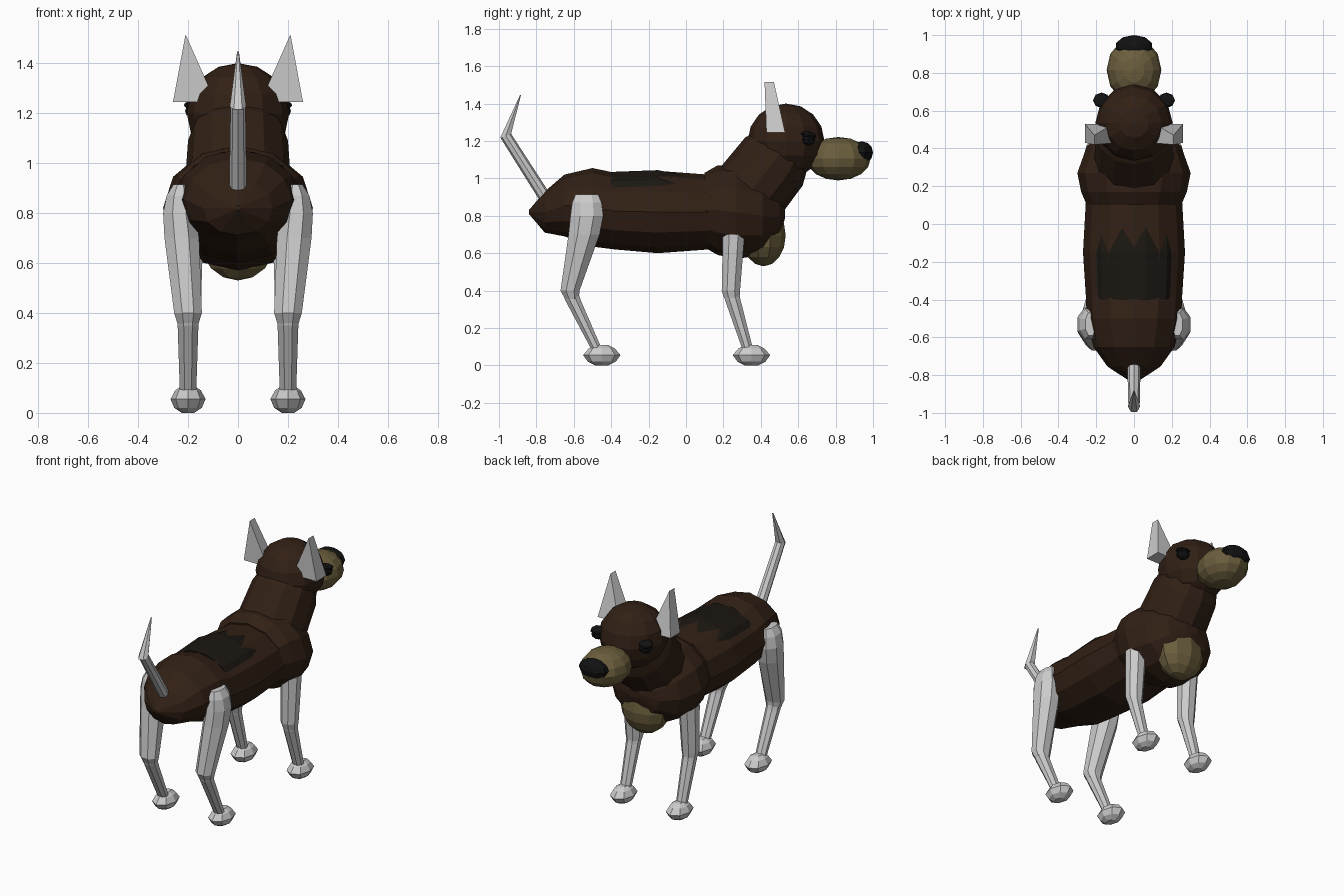
import bpy, bmesh
from math import sin, cos, pi, radians
from mathutils import Vector, Matrix


def material(name, rgb):
    m = bpy.data.materials.new(name)
    m.diffuse_color = (*rgb, 1)
    return m


BROWN = material("brown_fur", (0.031, 0.0145, 0.0075))
DARK = material("dark_fur", (0.011, 0.0085, 0.006))
TAN = material("tan_fur", (0.147, 0.112, 0.047))
BLACK = material("black", (0.006, 0.006, 0.006))


def finish(name, bm, mat=None, mirror=False):
    bmesh.ops.recalc_face_normals(bm, faces=bm.faces)
    mesh = bpy.data.meshes.new(name)
    bm.to_mesh(mesh)
    bm.free()
    obj = bpy.data.objects.new(name, mesh)
    bpy.context.collection.objects.link(obj)
    if mat:
        mesh.materials.append(mat)
    if mirror:
        obj.modifiers.new("Mirror", 'MIRROR').use_mirror_merge = False
    return obj


def ellipsoid(name, center, radii, mat, tilt=0, mirror=False, seg=12, rings=8):
    bm = bmesh.new()
    bmesh.ops.create_uvsphere(bm, u_segments=seg, v_segments=rings, radius=1)
    bm.transform(Matrix.Translation(center) @ Matrix.Rotation(radians(tilt), 4, 'X')
                 @ Matrix.Diagonal((*radii, 1)))
    return finish(name, bm, mat, mirror)


def loft(name, rings, u, v, sides, mat=None, mirror=False, phase=0):
    """Rings of (center, ru, rv), each an ellipse spanned by directions u and v."""
    bm = bmesh.new()
    u, v = Vector(u), Vector(v)
    loops = []
    for c, ru, rv in rings:
        angles = [2 * pi * (i + phase) / sides for i in range(sides)]
        loops.append([bm.verts.new(Vector(c) + u * ru * cos(a) + v * rv * sin(a)) for a in angles])
    for a, b in zip(loops, loops[1:]):
        for i in range(sides):
            j = (i + 1) % sides
            bm.faces.new((a[i], a[j], b[j], b[i]))
    bm.faces.new(loops[0])
    bm.faces.new(loops[-1])
    return finish(name, bm, mat, mirror)


X, Y, Z = (1, 0, 0), (0, 1, 0), (0, 0, 1)


def along_y(rows):
    return [((0, y, z), rx, rz) for y, rx, z, rz in rows]


# Torso with rounded rump
loft("torso", along_y([(-0.84, 0.01, 0.82, 0.01), (-0.755, 0.14, 0.82, 0.11),
                       (-0.65, 0.215, 0.855, 0.165), (-0.5, 0.25, 0.845, 0.21),
                       (-0.38, 0.255, 0.825, 0.205), (-0.15, 0.27, 0.82, 0.22),
                       (0.12, 0.255, 0.82, 0.2)]), X, Z, 12, BROWN)
# Chest
loft("chest", along_y([(0.1, 0.25, 0.83, 0.2), (0.17, 0.28, 0.83, 0.24),
                       (0.27, 0.3, 0.82, 0.25), (0.41, 0.25, 0.8, 0.21),
                       (0.5, 0.16, 0.8, 0.12), (0.53, 0.05, 0.82, 0.03)]), X, Z, 12, BROWN)
# Dark saddle: its offset edges poke through the torso in a zigzag
loft("saddle_patch", along_y([(-0.4, 0.236, 0.847, 0.194), (-0.15, 0.25, 0.843, 0.208),
                              (0.0, 0.24, 0.82, 0.2)]), X, Z, 12, DARK, phase=0.5)
# Tan chest patch
ellipsoid("chest_patch", (0, 0.415, 0.695), (0.16, 0.118, 0.165), TAN, seg=10)

# Neck leaning forward
loft("neck", [((0, 0.28, 0.86), 0.22, 0.2), ((0, 0.36, 0.95), 0.21, 0.205),
              ((0, 0.47, 1.09), 0.2, 0.2), ((0, 0.53, 1.17), 0.17, 0.16)],
     X, (0, 0.77, -0.64), 12, BROWN)

# Head
ellipsoid("head", (0, 0.535, 1.2), (0.205, 0.205, 0.2), BROWN)
ellipsoid("muzzle", (0, 0.815, 1.105), (0.145, 0.172, 0.116), TAN)
ellipsoid("nose", (0, 0.94, 1.138), (0.1, 0.06, 0.06), BLACK, seg=10, rings=6)
ellipsoid("eyes", (0.17, 0.655, 1.208), (0.042, 0.036, 0.032), BLACK, mirror=True, seg=8, rings=6)
ellipsoid("brows", (0.172, 0.655, 1.232), (0.045, 0.042, 0.018), BLACK, tilt=-12, mirror=True, seg=8, rings=6)

# Ears: wedges with a short top ridge
bm = bmesh.new()
b = [bm.verts.new(p) for p in ((0.09, 0.43, 1.245), (0.26, 0.43, 1.245),
                               (0.26, 0.53, 1.245), (0.11, 0.53, 1.245))]
t = [bm.verts.new(p) for p in ((0.21, 0.42, 1.515), (0.21, 0.47, 1.515))]
for f in (b, (b[0], b[1], t[0]), (b[2], b[3], t[1]),
          (b[1], b[2], t[1], t[0]), (b[3], b[0], t[0], t[1])):
    bm.faces.new(f)
finish("ears", bm, mirror=True)

# Front legs
loft("front_upper_legs", [((0.2, 0.255, 0.7), 0.065, 0.063), ((0.2, 0.24, 0.4), 0.055, 0.053),
                          ((0.2, 0.245, 0.36), 0.045, 0.045)], X, Y, 8, mirror=True, phase=0.5)
loft("front_lower_legs", [((0.2, 0.24, 0.4), 0.045, 0.045), ((0.2, 0.25, 0.35), 0.045, 0.045),
                          ((0.2, 0.335, 0.07), 0.035, 0.03)], X, Y, 8, mirror=True, phase=0.5)
# Hind legs
loft("hind_upper_legs", [((0.23, -0.53, 0.915), 0.03, 0.065), ((0.235, -0.53, 0.87), 0.055, 0.085),
                         ((0.235, -0.53, 0.8), 0.07, 0.095), ((0.225, -0.545, 0.7), 0.075, 0.09),
                         ((0.2, -0.62, 0.4), 0.06, 0.055), ((0.2, -0.61, 0.355), 0.045, 0.04)],
     X, Y, 8, mirror=True, phase=0.5)
loft("hind_lower_legs", [((0.2, -0.62, 0.4), 0.045, 0.045), ((0.2, -0.605, 0.35), 0.045, 0.045),
                         ((0.2, -0.47, 0.07), 0.035, 0.03)], X, Y, 8, mirror=True, phase=0.5)
# Paws
for part, y in (("front_paws", 0.35), ("hind_paws", -0.45)):
    loft(part, [((0.2, y, 0.0), 0.025, 0.035), ((0.2, y, 0.02), 0.055, 0.075),
                ((0.2, y, 0.055), 0.07, 0.1), ((0.2, y, 0.09), 0.052, 0.07),
                ((0.2, y, 0.108), 0.025, 0.035)], X, Y, 8, mirror=True)

# Tail: straight base and pointed tip
loft("tail_base", [((0, -0.755, 0.9), 0.035, 0.033), ((0, -0.965, 1.23), 0.03, 0.03)],
     X, (0, 0.84, 0.54), 8)
loft("tail_tip", [((0, -0.965, 1.225), 0.033, 0.036), ((0, -0.885, 1.445), 0.004, 0.004)],
     X, (0, 0.94, 0.34), 6)
